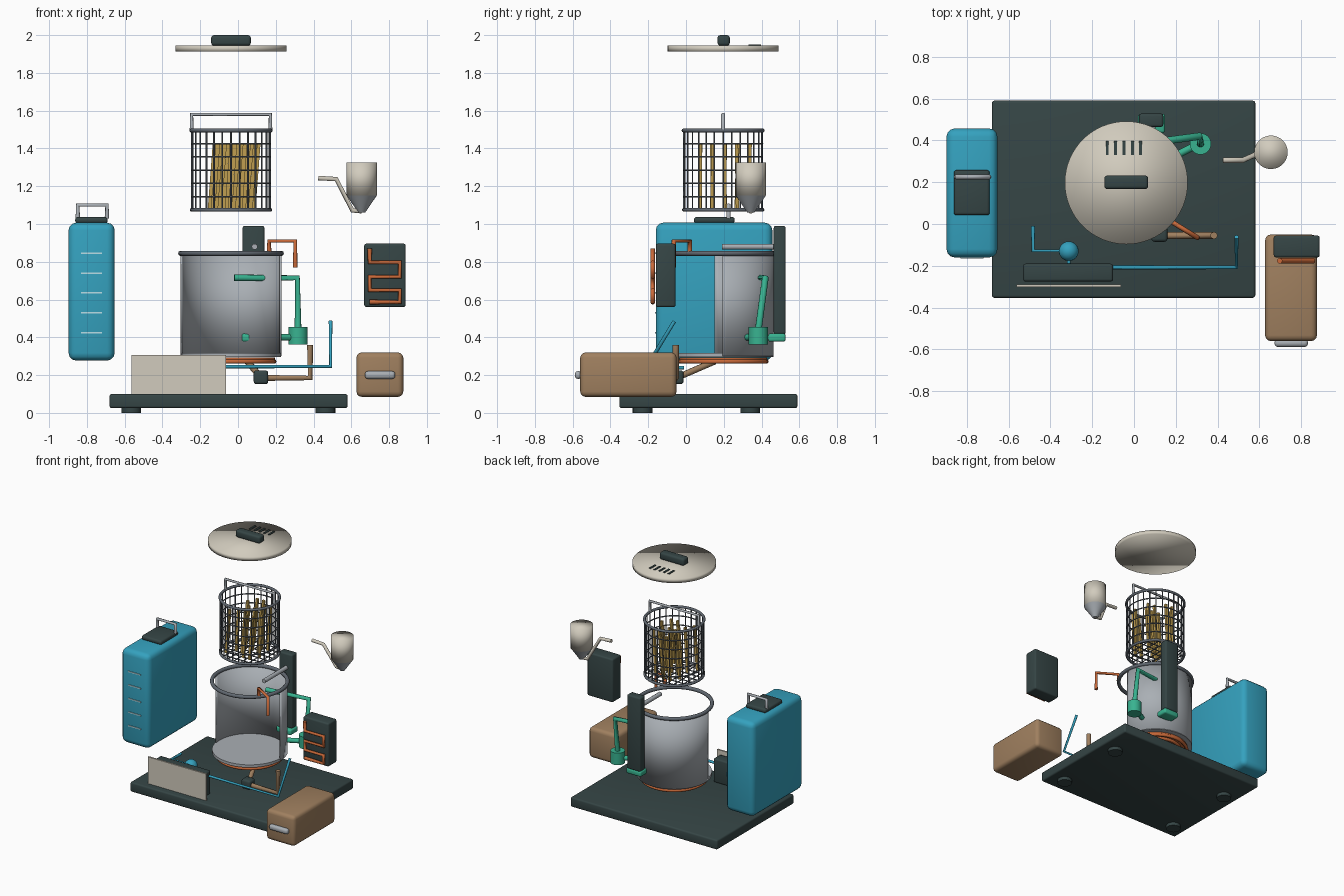
import bpy, bmesh, math, random
from mathutils import Vector, Matrix

if "Cube" in bpy.data.objects:
    bpy.data.objects.remove(bpy.data.objects["Cube"])

random.seed(4)


def mat(name, r, g, b):
    m = bpy.data.materials.new(name)
    m.diffuse_color = (r, g, b, 1)
    m.use_nodes = True
    m.node_tree.nodes["Principled BSDF"].inputs["Base Color"].default_value = m.diffuse_color
    return m


DARK = mat("dark slate", .036, .06, .06)
BLUE = mat("water blue", .035, .36, .52)
BROWN = mat("brown", .35, .215, .115)
CREAM = mat("cream", .64, .6, .51)
STEEL = mat("light steel", .40, .43, .46)
WIRE = mat("dark steel", .12, .14, .165)
GREEN = mat("green", .04, .45, .28)
COPPER = mat("copper", .58, .14, .04)
GOLD = mat("gold", .52, .34, .08)
MARK = mat("pale blue", .5, .75, .82)


def finish(bm, name, m, all_smooth=False):
    bmesh.ops.recalc_face_normals(bm, faces=bm.faces)
    for f in bm.faces:
        f.smooth = True
    for e in bm.edges:
        e.smooth = all_smooth or e.calc_face_angle(0) < 0.6
    me = bpy.data.meshes.new(name)
    bm.to_mesh(me)
    bm.free()
    me.materials.append(m)
    ob = bpy.data.objects.new(name, me)
    bpy.context.collection.objects.link(ob)
    return ob


def box(name, m, x, y, z, bevel=0.0):
    """Box from (min, max) ranges, with optional rounded edges."""
    bm = bmesh.new()
    size = [r[1] - r[0] for r in (x, y, z)]
    mid = [(r[0] + r[1]) / 2 for r in (x, y, z)]
    bmesh.ops.create_cube(bm, size=1, matrix=Matrix.Translation(mid) @ Matrix.Diagonal((*size, 1)))
    if bevel:
        bmesh.ops.bevel(bm, geom=bm.edges[:], offset=bevel, segments=3, profile=.5, affect='EDGES')
    return finish(bm, name, m)


def cyl(name, m, x, y, z, r1, r2=None, n=48, all_smooth=False):
    bm = bmesh.new()
    bmesh.ops.create_cone(bm, cap_ends=True, segments=n, radius1=r1, radius2=r1 if r2 is None else r2,
                          depth=z[1] - z[0], matrix=Matrix.Translation((x, y, (z[0] + z[1]) / 2)))
    return finish(bm, name, m, all_smooth)


def pipe(name, m, r, *paths, cyclic=False, res=3):
    """Round tube along one or more point paths."""
    cu = bpy.data.curves.new(name, 'CURVE')
    cu.dimensions = '3D'
    cu.bevel_depth = r
    cu.bevel_resolution = res
    cu.use_fill_caps = True
    for pts in paths:
        sp = cu.splines.new('POLY')
        sp.points.add(len(pts) - 1)
        for p, c in zip(sp.points, pts):
            p.co = (*c, 1)
        sp.use_cyclic_u = cyclic
    cu.materials.append(m)
    ob = bpy.data.objects.new(name, cu)
    bpy.context.collection.objects.link(ob)
    return ob


CX, CY = -.037, .197


def polar(r, a, z):
    return (CX + r * math.cos(a), CY + r * math.sin(a), z)


def circle(r, z, n=48):
    return [polar(r, 2 * math.pi * i / n, z) for i in range(n)]


# Base plate and feet
box("base_plate", DARK, (-.68, .58), (-.353, .59), (.025, .1), .012)
for i, (fx, fy) in enumerate([(-.565, -.23), (.463, -.23), (-.565, .34), (.463, .34)]):
    cyl(f"foot_{i}", DARK, fx, fy, (0, .03), .052, n=24)

# Cutaway pot: back wall, floor, rim
bm = bmesh.new()
cols = []
for i in range(41):
    a = math.radians(-1 + 191 * i / 40)
    cols.append([bm.verts.new(polar(.267, a, z)) for z in (.3, .845)])
for a, b in zip(cols, cols[1:]):
    bm.faces.new((a[0], b[0], b[1], a[1]))
wall = finish(bm, "pot_wall", STEEL)
sol = wall.modifiers.new("thickness", 'SOLIDIFY')
sol.thickness = .01
cyl("pot_floor", STEEL, CX, CY, (.297, .318), .265, n=64)
pipe("pot_rim", WIRE, .014, circle(.266, .845, 64), cyclic=True)

# Heating coil under the pot
pipe("heating_coil", COPPER, .012, *[circle(r, .272) for r in (.228, .18, .13, .08)], cyclic=True)
cyl("heating_plate", COPPER, CX, CY, (.278, .292), .232)

# Lid with handle and vents
cyl("lid", CREAM, CX, CY, (1.912, 1.945), .294, n=64, all_smooth=True)
box("lid_handle", DARK, (-.142, .068), (.167, .232), (1.944, 2), .015)
for i in range(5):
    vx = -.128 + i * .04
    box(f"lid_vent_{i}", DARK, (vx - .007, vx + .007), (.33, .397), (1.943, 1.95))

# Wire basket
pipe("basket_rims", WIRE, .01, circle(.21, 1.495), circle(.208, 1.075), cyclic=True)
pipe("basket_hoops", WIRE, .0045, *[circle(.208, 1.075 + .07 * k) for k in range(1, 6)], cyclic=True, res=1)
angles = [2 * math.pi * i / 28 for i in range(28)]
pipe("basket_wires", WIRE, .0045, *[[polar(.208, a, 1.075), polar(.208, a, 1.495)] for a in angles], res=1)
bars = []
for k in range(-3, 4):
    d = k * .052
    h = math.sqrt(.208 ** 2 - d * d)
    bars += [[(CX + d, CY - h, 1.075), (CX + d, CY + h, 1.075)],
             [(CX - h, CY + d, 1.075), (CX + h, CY + d, 1.075)]]
pipe("basket_floor", WIRE, .004, *bars, res=1)
hx = .208
pipe("basket_handle", STEEL, .011, [(CX - hx, CY, 1.49), (CX - hx, CY, 1.58), (CX + hx, CY, 1.58), (CX + hx, CY, 1.49)])

# Sticks standing in the basket
for i in range(14):
    px = -.15 + .235 * (i * 5 % 14) / 13
    py = .075 + .065 * (i % 5)
    bm = bmesh.new()
    bmesh.ops.create_cube(bm, size=1, matrix=Matrix.Translation((px + .012, py, 1.252)) @
                          Matrix.Rotation(.075, 4, 'Y') @ Matrix.Rotation(random.uniform(-.03, .03), 4, 'X') @
                          Matrix.Diagonal((.018, .018, .34, 1)))
    finish(bm, f"stick_{i}", GOLD)

# Water tank with cap, handle and level marks
box("tank", BLUE, (-.897, -.653), (-.16, .457), (.277, 1.007), .04)
box("tank_cap", DARK, (-.862, -.69), (.042, .258), (1.003, 1.037), .014)
pipe("tank_handle", STEEL, .012, [(-.848, .225, 1.03), (-.848, .225, 1.1), (-.694, .225, 1.1), (-.694, .225, 1.03)])
for i in range(5):
    z = .425 + i * .105
    box(f"level_mark_{i}", MARK, (-.83, -.72), (-.165, -.157), (z - .004, z + .004))

# Sensor column with arm
box("column", DARK, (.024, .14), (.464, .528), (.416, .99), .012)
box("column_foot", GREEN, (.02, .148), (.435, .527), (.377, .42), .012)
pipe("column_arm", STEEL, .016, [(.088, .475, .88), (.088, .19, .88)])

# Circulation pump and pipes
cyl("pump", GREEN, .318, .383, (.362, .455), .051, n=32)
pipe("pump_upper_pipe", GREEN, .018, [(.318, .383, .44), (.314, .42, .715), (-.02, .375, .715)])
pipe("pump_lower_pipe", GREEN, .018, [(.31, .383, .4), (.195, .325, .4)])

# Front panel and its control box
box("front_panel", CREAM, (-.563, -.063), (-.302, -.289), (.1, .307))
box("control_box", DARK, (-.53, -.1), (-.275, -.19), (.1, .285), .012)

# Blue feed line with valve
bm = bmesh.new()
bmesh.ops.create_uvsphere(bm, u_segments=24, v_segments=12, radius=.047, matrix=Matrix.Translation((-.312, -.13, .24)))
finish(bm, "feed_valve", BLUE)
pipe("feed_inlet", BLUE, .01, [(-.483, -.01, .24), (-.483, -.128, .24), (-.312, -.128, .24), (-.312, -.2, .24)])
pipe("feed_outlet", BLUE, .01, [(-.12, -.207, .245), (.49, -.207, .245), (.49, -.062, .485)])

# Drain with valve
pipe("drain_pipe", BROWN, .017, [(.05, .15, .272), (.12, -.04, .19)], [(.12, -.055, .185), (.382, -.055, .185), (.382, -.055, .36)])
box("drain_valve", DARK, (.083, .16), (-.085, -.013), (.152, .225), .015)

# Copper overflow tube
pipe("overflow_tube", COPPER, .012, [(.165, .02, .855), (.165, .02, .91), (.303, -.065, .91), (.303, -.065, .77)])

# Heat exchanger panel with serpentine tube
box("exchanger_panel", DARK, (.668, .888), (-.16, -.055), (.56, .896), .012)
xl, xr, sy = .697, .857, -.176
pipe("serpentine", COPPER, .013, [(xl, sy, .87), (xl, sy, .797), (xr, sy, .797), (xr, sy, .72), (xl, sy, .72),
                                  (xl, sy, .65), (xr, sy, .65), (xr, sy, .587), (xl, sy, .587)])

# Drawer with handle
box("drawer", BROWN, (.627, .875), (-.56, -.05), (.085, .32), .028)
box("drawer_handle", STEEL, (.672, .832), (-.588, -.55), (.18, .221), .016)

# Dosing hopper with spout
cyl("hopper", CREAM, .655, .343, (1.15, 1.325), .08, all_smooth=True)
cyl("hopper_cone", STEEL, .655, .343, (1.06, 1.151), .018, .08)
pipe("hopper_spout", CREAM, .013, [(.425, .305, 1.243), (.52, .305, 1.238), (.605, .343, 1.072), (.655, .343, 1.068)])
